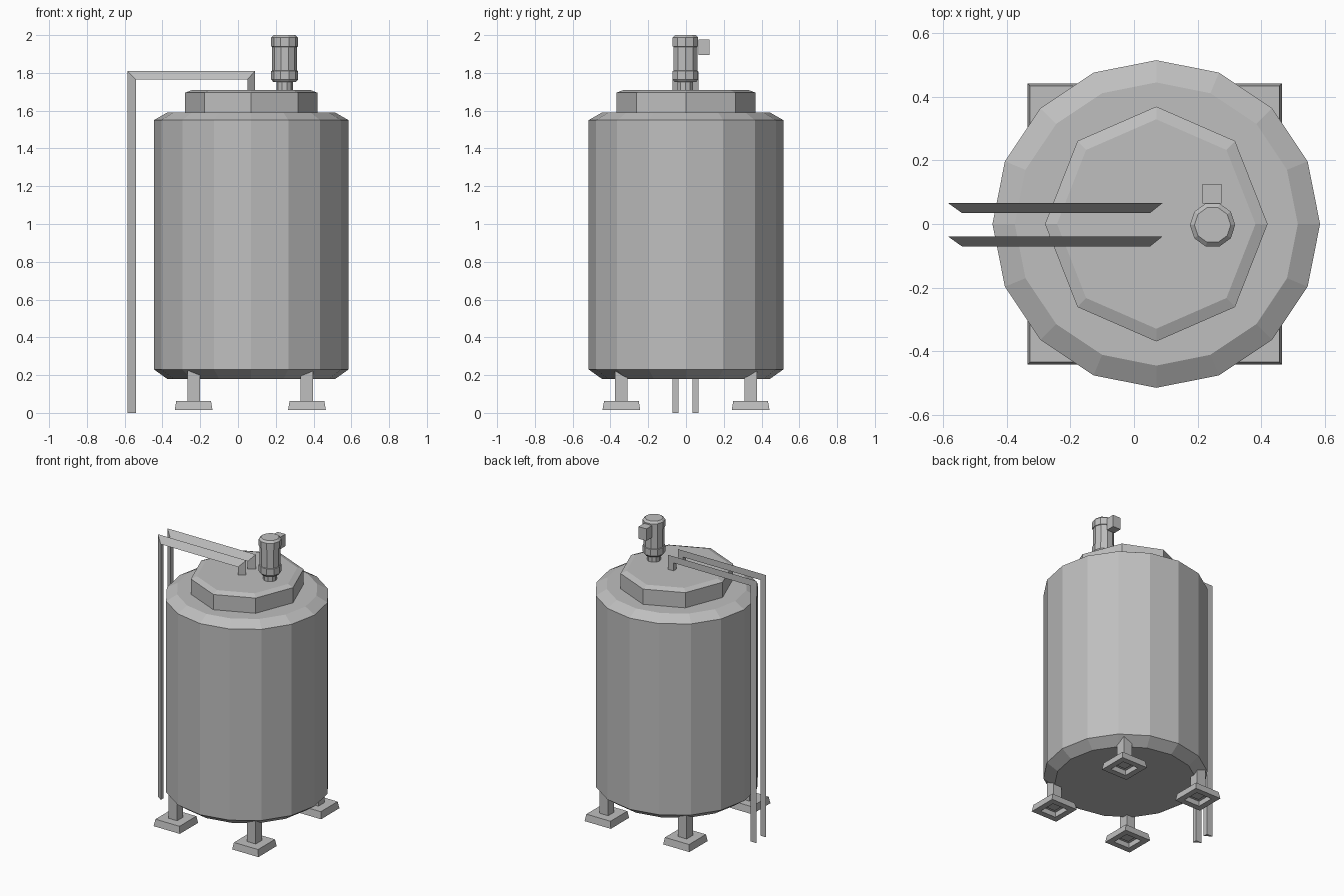
import bpy, bmesh
from math import cos, sin, pi, sqrt

if "Cube" in bpy.data.objects:
    bpy.data.objects.remove(bpy.data.objects["Cube"])

steel = bpy.data.materials.new("brushed_steel_grey")
steel.use_nodes = True
steel.diffuse_color = (0.52, 0.52, 0.52, 1)
steel.node_tree.nodes["Principled BSDF"].inputs["Base Color"].default_value = (0.52, 0.52, 0.52, 1)

TANK_X = 0.07


def loft(name, rings):
    """Skin a list of equal-length rings of points and cap both ends."""
    bm = bmesh.new()
    loops = [[bm.verts.new(p) for p in ring] for ring in rings]
    n = len(loops[0])
    for a, b in zip(loops, loops[1:]):
        for i in range(n):
            j = (i + 1) % n
            bm.faces.new((a[i], a[j], b[j], b[i]))
    bm.faces.new(loops[0])
    bm.faces.new(loops[-1])
    bmesh.ops.recalc_face_normals(bm, faces=bm.faces)
    mesh = bpy.data.meshes.new(name)
    bm.to_mesh(mesh)
    bm.free()
    mesh.materials.append(steel)
    obj = bpy.data.objects.new(name, mesh)
    bpy.context.collection.objects.link(obj)
    return obj


def turned(name, center, sides, profile, stretch=1.0, turn=0.0):
    """Faceted solid of revolution from (radius, height) pairs."""
    angles = [2 * pi * i / sides + turn for i in range(sides)]
    return loft(name, [[(center[0] + r * cos(a), center[1] + r * stretch * sin(a), z)
                        for a in angles] for r, z in profile])


def square(name, center, profile):
    """Square solid from (half width, height) pairs."""
    return turned(name, center, 4, [(h * sqrt(2), z) for h, z in profile], turn=pi / 4)


# Tank with chamfered rims, and its eight-sided lid
turned("tank_body", (TANK_X, 0), 16,
       [(0.445, 0.18), (0.515, 0.23), (0.515, 1.55), (0.445, 1.59)])
turned("tank_lid", (TANK_X, 0), 8,
       [(0.35, 1.585), (0.35, 1.695), (0.312, 1.71)], stretch=1.055)

# Stirrer motor: neck, flange, barrel and cap, with a junction box behind
MOTOR = (0.247, -0.003)
turned("motor_neck", MOTOR, 10, [(0.043, 1.7), (0.043, 1.765)])
turned("motor_housing", MOTOR, 10,
       [(0.06, 1.752), (0.071, 1.765), (0.071, 1.81), (0.066, 1.812), (0.066, 1.938),
        (0.071, 1.94), (0.071, 1.987), (0.057, 2.0)])
square("motor_junction_box", (0.245, 0.095), [(0.03, 1.895), (0.03, 1.978)])

# Four legs on hollow, slightly tapered feet
for sx, side in ((-1, "right"), (1, "left")):
    for sy, end in ((-1, "front"), (1, "back")):
        spot = (TANK_X - 0.005 + 0.3 * sx, 0.342 * sy)
        square(f"{end}_{side}_leg", spot, [(0.033, 0.04), (0.033, 0.23)])
        square(f"{end}_{side}_foot", spot,
               [(0.06, 0.05), (0.06, 0.015), (0.1, 0.015), (0.092, 0.062)])

# Two triangular-section pipes, mitred from floor to lid
OUTER = [(-0.585, 0), (-0.585, 1.81), (0.09, 1.81), (0.09, 1.7)]
INNER = [(-0.54, 0), (-0.54, 1.765), (0.05, 1.765), (0.05, 1.7)]
for name, y in (("front_pipe", -0.055), ("back_pipe", 0.05)):
    loft(name, [[(ox, y + 0.016, oz), (ix, y + 0.016, iz), (ix, y - 0.016, iz)]
                for (ox, oz), (ix, iz) in zip(OUTER, INNER)])
